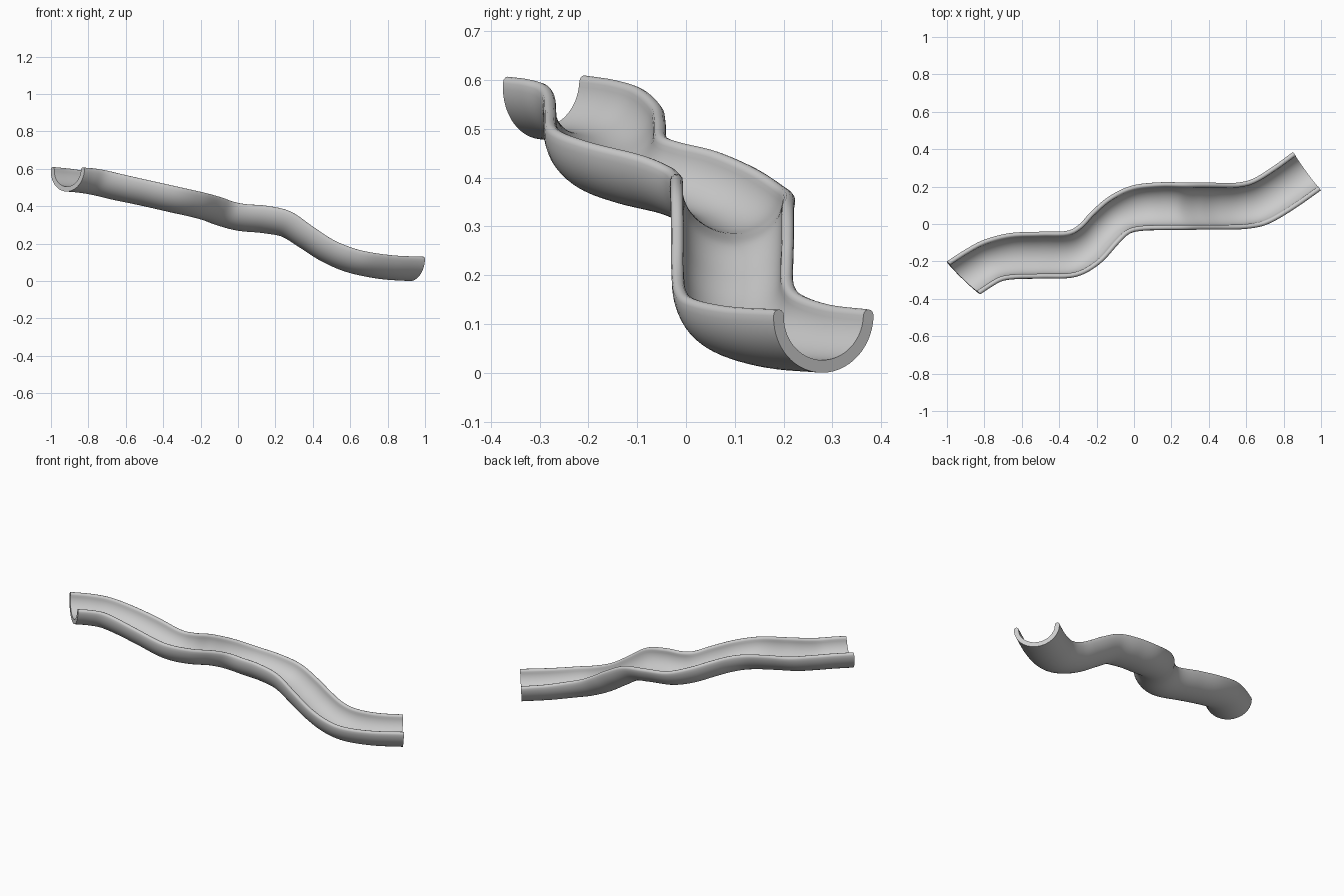
import bpy, bmesh, math
from mathutils import Vector

if "Cube" in bpy.data.objects:
    bpy.data.objects.remove(bpy.data.objects["Cube"])

# Stations along the chute: left rail xyz, right rail xyz
STATIONS = [
    (-1.00, -.20, .61, -.82, -.375, .607),
    (-.90, -.135, .60, -.76, -.335, .602),
    (-.80, -.083, .583, -.70, -.303, .592),
    (-.66, -.047, .55, -.62, -.292, .573),
    (-.50, -.04, .52, -.49, -.29, .543),
    (-.36, -.036, .487, -.31, -.282, .503),
    (-.29, .00, .472, -.18, -.212, .474),
    (-.225, .07, .455, -.08, -.105, .447),
    (-.13, .15, .42, -.02, -.05, .425),
    (-.01, .207, .383, .05, -.033, .412),
    (.14, .225, .367, .15, -.03, .405),
    (.28, .223, .345, .28, -.03, .374),
    (.40, .222, .285, .40, -.03, .292),
    (.48, .22, .235, .51, -.03, .22),
    (.56, .222, .19, .62, -.024, .175),
    (.64, .243, .162, .72, .00, .152),
    (.74, .305, .14, .85, .075, .136),
    (.85, .385, .13, 1.00, .18, .13),
]
DEPTH, WALL, STEPS, ARC, RIM = .13, .026, 6, 28, 6


def spline(i, t):
    """Catmull-Rom point for the six rail coordinates."""
    n = len(STATIONS) - 1
    b, c = STATIONS[i], STATIONS[i + 1]
    a = STATIONS[i - 1] if i else [2 * p - q for p, q in zip(b, c)]
    d = STATIONS[i + 2] if i + 2 <= n else [2 * q - p for p, q in zip(b, c)]
    v = [.5 * (2 * q + (r - p) * t + (2 * p - 5 * q + 4 * r - s) * t * t
               + (3 * q - p - 3 * r + s) * t ** 3) for p, q, r, s in zip(a, b, c, d)]
    return Vector(v[:3]), Vector(v[3:])


def section(half):
    """Closed U profile with rounded rims, (sideways, up) with rim top at 0."""
    r = WALL / 2
    outer, inner = half, half - WALL
    pts = []
    for k in range(ARC + 1):                       # outside, left to right
        a = math.pi * k / ARC
        pts.append((outer * math.cos(a), -r - (DEPTH - r) * math.sin(a)))
    for k in range(1, RIM):                        # right rim
        a = math.pi - math.pi * k / RIM
        pts.append((-half + r + r * math.cos(a), -r + r * math.sin(a)))
    for k in range(ARC + 1):                       # inside, right to left
        a = math.pi - math.pi * k / ARC
        pts.append((inner * math.cos(a), -r - (DEPTH - r - WALL) * math.sin(a)))
    for k in range(1, RIM):                        # left rim
        a = math.pi - math.pi * k / RIM
        pts.append((half - r + r * math.cos(a), -r + r * math.sin(a)))
    return pts


# Sample both rails
rails = [spline(i, k / STEPS) for i in range(len(STATIONS) - 1) for k in range(STEPS)]
rails.append(spline(len(STATIONS) - 2, 1))
mids = [(l + r) / 2 for l, r in rails]

# Sweep the U profile between the rails
bm = bmesh.new()
rings = []
for i, (l, r) in enumerate(rails):
    side = (l - r).normalized()
    ahead = mids[min(i + 1, len(mids) - 1)] - mids[max(i - 1, 0)]
    up = ahead.cross(side).normalized()
    rings.append([bm.verts.new(mids[i] + side * x + up * z)
                  for x, z in section((l - r).length / 2)])
n = len(rings[0])
for a, b in zip(rings, rings[1:]):
    for k in range(n):
        bm.faces.new((a[k], a[(k + 1) % n], b[(k + 1) % n], b[k]))
bm.faces.new(rings[0])
bm.faces.new(rings[-1])
bmesh.ops.recalc_face_normals(bm, faces=bm.faces)
low = min(v.co.z for v in bm.verts)
bmesh.ops.translate(bm, verts=bm.verts, vec=(0, 0, -low))

mesh = bpy.data.meshes.new("slide_chute")
bm.to_mesh(mesh)
bm.free()
chute = bpy.data.objects.new("slide_chute", mesh)
bpy.context.collection.objects.link(chute)
bpy.context.view_layer.objects.active = chute
chute.select_set(True)
bpy.ops.object.shade_smooth_by_angle(angle=math.radians(40))
